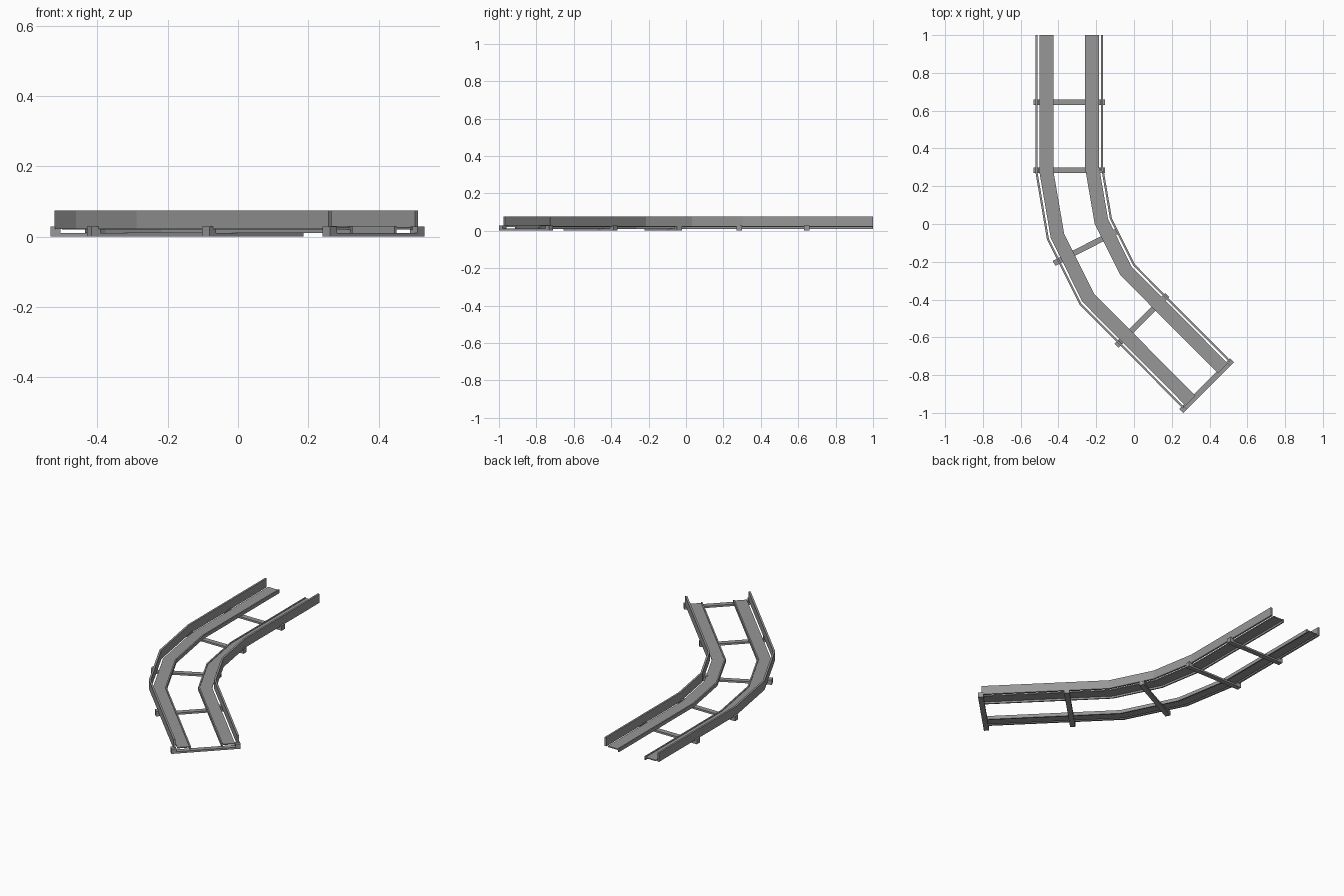
import bpy, bmesh, math
from mathutils import Vector

cube = bpy.data.objects.get("Cube")
if cube:
    bpy.data.objects.remove(cube, do_unlink=True)

steel = bpy.data.materials.new("grey_steel")
steel.use_nodes = True
colour = (0.31, 0.31, 0.31, 1)
steel.diffuse_color = colour
steel.node_tree.nodes["Principled BSDF"].inputs["Base Color"].default_value = colour

# Centre line of the curved track, from the back to the front end
PATH = [Vector(p) for p in ((-0.343, 1), (-0.343, 0.29), (-0.289, -0.025),
                            (-0.142, -0.32), (0.385, -0.85))]


def side_vector(direction):
    return Vector((-direction.y, direction.x))


def mitres(path):
    """Sideways vector at each path point, lengthened at the bends."""
    dirs = [(b - a).normalized() for a, b in zip(path, path[1:])]
    result = []
    for i in range(len(path)):
        a = side_vector(dirs[max(i - 1, 0)])
        b = side_vector(dirs[min(i, len(dirs) - 1)])
        m = (a + b).normalized()
        result.append(m / m.dot(a))
    return result


def sweep(name, path, profile):
    """Sweep a closed (offset, height) profile along a flat path."""
    bm = bmesh.new()
    rings = []
    for p, m in zip(path, mitres(path)):
        rings.append([bm.verts.new((*(p + m * o), z)) for o, z in profile])
    n = len(profile)
    for r, s in zip(rings, rings[1:]):
        for i in range(n):
            j = (i + 1) % n
            bm.faces.new((r[i], r[j], s[j], s[i]))
    bm.faces.new(rings[0])
    bm.faces.new(rings[-1])
    bmesh.ops.recalc_face_normals(bm, faces=bm.faces)
    mesh = bpy.data.meshes.new(name)
    bm.to_mesh(mesh)
    bm.free()
    mesh.materials.append(steel)
    obj = bpy.data.objects.new(name, mesh)
    bpy.context.collection.objects.link(obj)
    return obj


# Upright guard wall, and running plate with a lip on its inner edge
WALL = [(0.168, 0.022), (0.179, 0.022), (0.179, 0.075), (0.168, 0.075)]
PLATE = [(0.084, 0.01), (0.092, 0.01), (0.092, 0.021), (0.158, 0.021),
         (0.158, 0.027), (0.092, 0.027), (0.092, 0.031), (0.084, 0.031)]
for label, sign in (("left", 1), ("right", -1)):
    sweep(label + "_guard_wall", PATH, [(sign * o, z) for o, z in WALL])
    sweep(label + "_running_plate", PATH, [(sign * o, z) for o, z in PLATE])

# Cross ties with raised end blocks that hold the walls
half_tie = [(0.19, 0), (0.19, 0.029), (0.162, 0.029), (0.162, 0.011)]
TIE = half_tie + [(-o, z) for o, z in reversed(half_tie)]
TIES = [(-0.343, 0.645, 0), (-0.343, 0.285, 0), (-0.254, -0.122, 27),
        (0.042, -0.511, 45), (0.385, -0.855, 45)]
for i, (x, y, angle) in enumerate(TIES):
    a = math.radians(angle)
    along = Vector((math.sin(a), -math.cos(a))) * 0.015
    centre = Vector((x, y))
    sweep(f"cross_tie_{i + 1}", [centre - along, centre + along], TIE)
